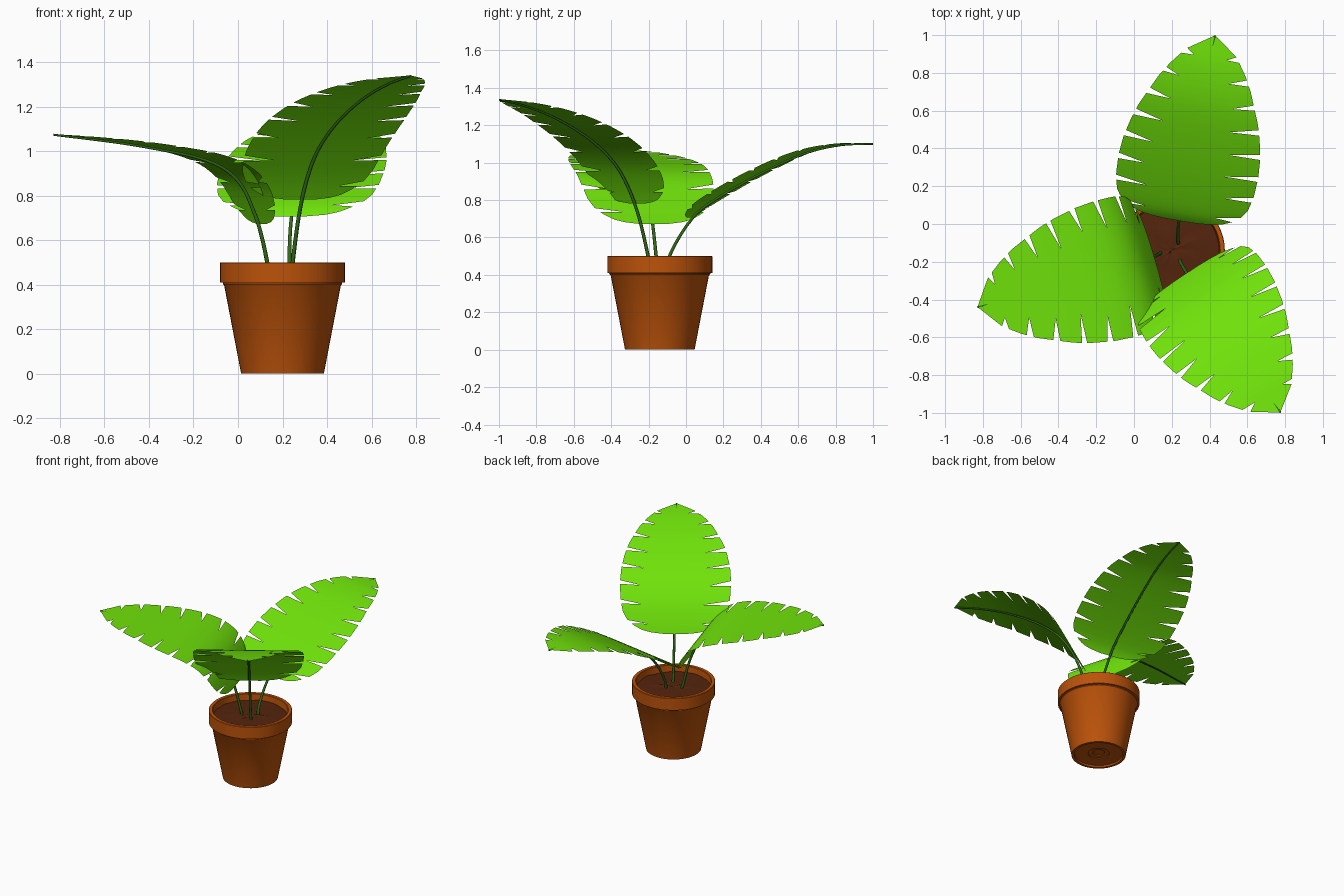
import bpy, bmesh, math, random
from mathutils import Vector

if "Cube" in bpy.data.objects:
    bpy.data.objects.remove(bpy.data.objects["Cube"])

random.seed(4)
CX, CY = 0.20, -0.14


def material(name, rgb):
    m = bpy.data.materials.new(name)
    m.diffuse_color = (*rgb, 1)
    m.use_nodes = True
    m.node_tree.nodes["Principled BSDF"].inputs["Base Color"].default_value = m.diffuse_color
    return m


LEAF = material("leaf green", (0.16, 0.76, 0.003))
STEM = material("stem green", (0.03, 0.15, 0.008))
CLAY = material("terracotta", (0.50, 0.085, 0.003))
EARTH = material("soil brown", (0.09, 0.018, 0.004))


def mesh_object(name, bm, mat, loc=(0, 0, 0), recalc=False):
    if recalc:
        bmesh.ops.recalc_face_normals(bm, faces=bm.faces[:])
    me = bpy.data.meshes.new(name)
    bm.to_mesh(me)
    bm.free()
    me.materials.append(mat)
    ob = bpy.data.objects.new(name, me)
    ob.location = loc
    bpy.context.collection.objects.link(ob)
    bpy.ops.object.select_all(action='DESELECT')
    ob.select_set(True)
    bpy.context.view_layer.objects.active = ob
    bpy.ops.object.shade_smooth_by_angle(angle=math.radians(35))
    return ob


def lathe(name, profile, mat, steps=48, bump=0.0):
    bm = bmesh.new()
    rings = []
    for r, z in profile:
        if r == 0:
            rings.append([bm.verts.new((0, 0, z))] * steps)
        else:
            rings.append([bm.verts.new((r * math.cos(a), r * math.sin(a), z + random.uniform(-bump, bump)))
                          for a in (2 * math.pi * i / steps for i in range(steps))])
    for a, b in zip(rings, rings[1:]):
        for i in range(steps):
            j = (i + 1) % steps
            bm.faces.new(list(dict.fromkeys((a[i], a[j], b[j], b[i]))))
    return mesh_object(name, bm, mat, (CX, CY, 0), True)


# Pot: underside with drain recess, outer wall, groove, rim band, inner wall
lathe("pot", [(0, 0.024), (0.04, 0.024), (0.042, 0.018), (0.07, 0.018), (0.072, 0.012), (0.165, 0.012),
              (0.168, 0), (0.186, 0), (0.262, 0.395), (0.268, 0.402), (0.268, 0.408), (0.281, 0.41),
              (0.281, 0.497), (0.278, 0.50), (0.257, 0.50), (0.254, 0.497), (0.249, 0.44)], CLAY)
# Soil surface
lathe("soil", [(0.252, 0.452), (0.20, 0.455), (0.15, 0.457), (0.10, 0.459), (0.05, 0.46), (0, 0.46)],
      EARTH, 32, 0.005)


def lerp_table(table, t):
    for (a, u), (b, v) in zip(table, table[1:]):
        if t <= b:
            return u + (v - u) * (t - a) / (b - a)
    return table[-1][1]


def smooth_path(pts, n=10):
    # Catmull-Rom spline through the points
    p = [2 * pts[0] - pts[1]] + pts + [2 * pts[-1] - pts[-2]]
    out = []
    for i in range(1, len(p) - 2):
        a, b, c, d = p[i - 1:i + 3]
        for k in range(n):
            t = k / n
            out.append(0.5 * (2 * b + (c - a) * t + (2 * a - 5 * b + 4 * c - d) * t * t
                              + (3 * b - a - 3 * c + d) * t ** 3))
    return out + [pts[-1]]


# Half width of the blade along its length
WIDTH = [(0, 0.13), (0.02, 0.22), (0.05, 0.28), (0.08, 0.32), (0.13, 0.352), (0.21, 0.37), (0.32, 0.375),
         (0.42, 0.367), (0.52, 0.345), (0.6, 0.32), (0.68, 0.283), (0.76, 0.245), (0.83, 0.20),
         (0.91, 0.135), (1, 0)]
SLITS = [0, 0.06, 0.18, 0.30, 0.42, 0.54, 0.66, 0.78, 0.89, 1]


def leaf(name, start, tip, side_profile, base_z, sway):
    s, e = Vector((*start, 0)), Vector((*tip, 0))
    d = (e - s).normalized()
    across = Vector((d.y, -d.x, 0))
    path = smooth_path([s + d * a + Vector((0, 0, z)) for a, z in side_profile])

    # Gentle sideways sway of the whole leaf, none at root and tip
    for i, p in enumerate(path):
        p += across * sway * math.sin(math.pi * i / (len(path) - 1))

    # Stem and midrib as one tapering tube
    cu = bpy.data.curves.new(name + "_stem", 'CURVE')
    cu.dimensions = '3D'
    cu.bevel_depth = 0.010
    cu.bevel_resolution = 2
    cu.use_fill_caps = True
    sp = cu.splines.new('POLY')
    sp.points.add(len(path) - 1)
    for i, (q, p) in enumerate(zip(sp.points, path)):
        q.co = (*p, 1)
        q.radius = 1 - 0.5 * i / len(path)
    cu.materials.append(STEM)
    bpy.context.collection.objects.link(bpy.data.objects.new(name + "_stem", cu))

    # Blade follows the path from base_z upward, parametrised by arc length
    first = next(i for i, p in enumerate(path) if p.z >= base_z)
    pts = path[first:]
    dist = [0]
    for a, b in zip(pts, pts[1:]):
        dist.append(dist[-1] + (b - a).length)
    track = [(x / dist[-1], p) for x, p in zip(dist, pts)]

    def spot(t, w):
        t = min(max(t, 0), 1)
        tan = lerp_table(track, min(t + 0.03, 1)) - lerp_table(track, max(t - 0.03, 0))
        up = across.cross(tan).normalized()
        return lerp_table(track, t) + across * w + up * (0.003 + 0.013 * (1 - t ** 3))

    sub = 4
    ts = [a + (b - a) * k / sub for a, b in zip(SLITS, SLITS[1:]) for k in range(sub)] + [1]
    bm = bmesh.new()
    spine = [bm.verts.new(spot(t, 0)) for t in ts]
    for side in (1, -1):
        def face(vs):
            vs = list(dict.fromkeys(vs))
            bm.faces.new(vs if side == 1 else vs[::-1])

        inner = []
        for i, t in enumerate(ts):
            f = 0.58
            if i % sub == 0:
                f += random.uniform(-0.06, 0.06)
            inner.append(spine[-1] if t == 1 else bm.verts.new(spot(t, side * f * lerp_table(WIDTH, t))))
        for i in range(len(ts) - 1):
            face((spine[i], inner[i], inner[i + 1], spine[i + 1]))
        # Outer lobes, separated by V-shaped slits
        for n in range(len(SLITS) - 1):
            a, b = SLITS[n], SLITS[n + 1]
            ga = 0 if n == 0 else random.uniform(0.009, 0.018)
            gb = 0 if b == 1 else random.uniform(0.009, 0.018)
            outer = []
            for k in range(sub + 1):
                t = (a + ga) + (b - gb - a - ga) * k / sub
                shift = (0.008 + 0.03 * t) * (1 - t ** 4)
                outer.append(spine[-1] if t >= 0.9999 else
                             bm.verts.new(spot(t + shift, side * lerp_table(WIDTH, t + 0.7 * shift))))
            for k in range(sub):
                i = n * sub + k
                face((inner[i], outer[k], outer[k + 1], inner[i + 1]))
    mesh_object(name + "_blade", bm, LEAF)


leaf("back_leaf", (0.24, -0.09), (0.43, 1.0),
     [(-0.015, 0.44), (0, 0.5), (0.045, 0.59), (0.105, 0.68), (0.19, 0.765), (0.43, 0.908), (0.71, 1.04),
      (0.92, 1.092), (1.105, 1.10)], 0.69, -0.022)
leaf("left_leaf", (0.13, -0.155), (-0.83, -0.44),
     [(-0.015, 0.44), (0, 0.5), (0.025, 0.607), (0.058, 0.71), (0.12, 0.84), (0.205, 0.92), (0.33, 0.97),
      (0.5, 1.005), (0.7, 1.037), (1.0, 1.073)], 0.665, -0.014)
leaf("front_leaf", (0.25, -0.20), (0.77, -0.99),
     [(-0.01, 0.44), (0, 0.5), (0.055, 0.705), (0.125, 0.87), (0.22, 1.005), (0.375, 1.128), (0.58, 1.233),
      (0.78, 1.30), (0.955, 1.337)], 0.775, 0.012)
